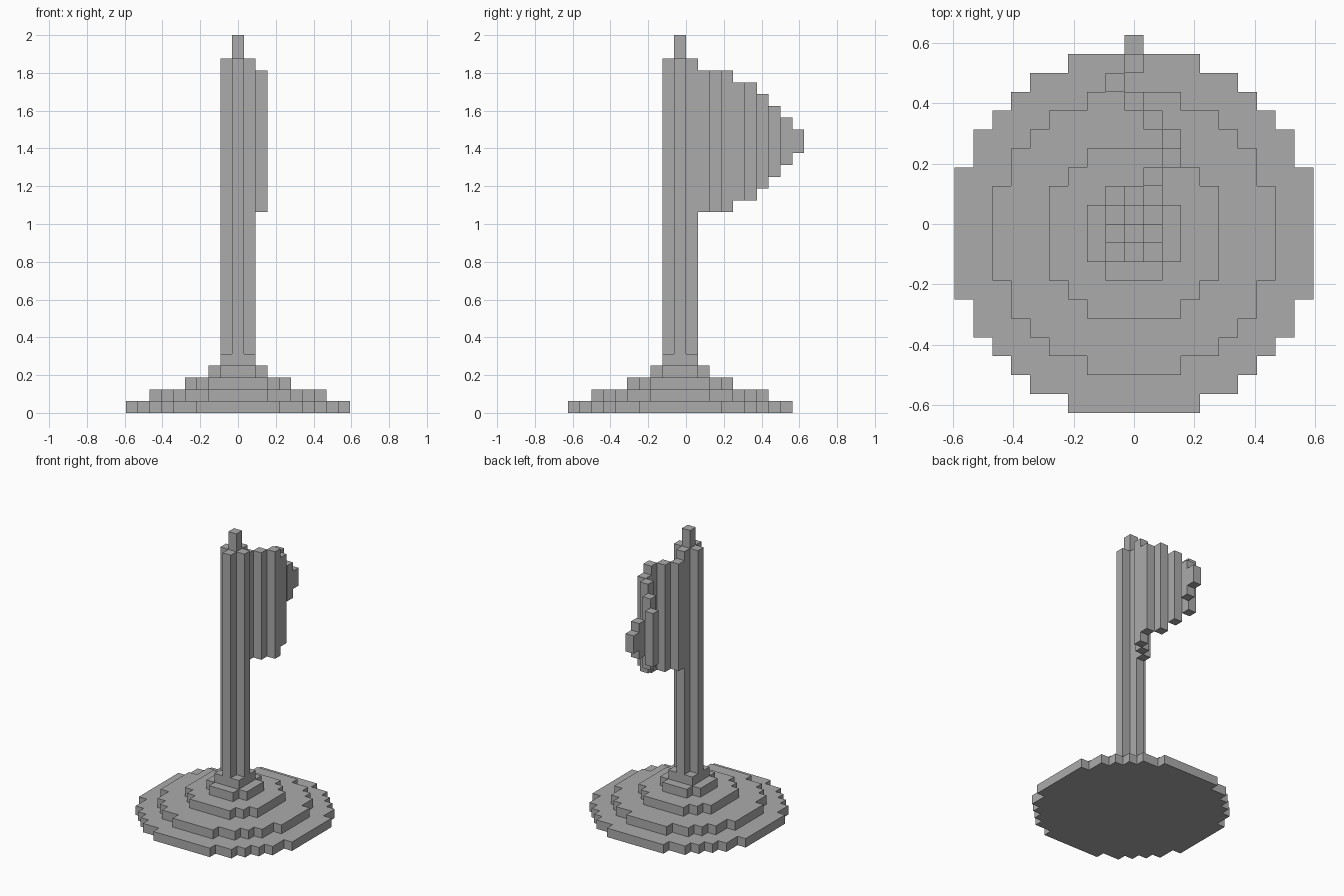
import bpy
import bmesh
from math import isqrt

cube = bpy.data.objects.get("Cube")
if cube:
    bpy.data.objects.remove(cube, do_unlink=True)

UNIT = 2 / 32          # size of one block
Y_SHIFT = -UNIT / 2    # the pole axis sits half a block toward the front

grey = bpy.data.materials.new("stone_grey")
grey.use_nodes = True
colour = (0.41, 0.41, 0.41, 1)
grey.diffuse_color = colour
grey.node_tree.nodes["Principled BSDF"].inputs["Base Color"].default_value = colour


def add_prism(bm, cells, low, high):
    """Raise a footprint of block cells from low to high, skipping inner walls."""
    def quad(points):
        bm.faces.new([bm.verts.new((x * UNIT, y * UNIT + Y_SHIFT, z * UNIT))
                      for x, y, z in points])

    for i, j in cells:
        ring = [(i - .5, j - .5), (i + .5, j - .5), (i + .5, j + .5), (i - .5, j + .5)]
        quad([(x, y, high) for x, y in ring])
        quad([(x, y, low) for x, y in reversed(ring)])
        for k, (di, dj) in enumerate([(0, -1), (1, 0), (0, 1), (-1, 0)]):
            if (i + di, j + dj) not in cells:
                a, b = ring[k], ring[(k + 1) % 4]
                quad([(*a, low), (*b, low), (*b, high), (*a, high)])


def make_part(name, prisms):
    """Build one object from (cells, low, high) prisms."""
    bm = bmesh.new()
    for cells, low, high in prisms:
        part = bmesh.new()
        add_prism(part, cells, low, high)
        bmesh.ops.remove_doubles(part, verts=part.verts, dist=UNIT / 100)
        bmesh.ops.dissolve_limit(part, angle_limit=0.01,
                                 verts=part.verts, edges=part.edges)
        temp = bpy.data.meshes.new(name + "_piece")
        part.to_mesh(temp)
        part.free()
        bm.from_mesh(temp)
        bpy.data.meshes.remove(temp)
    mesh = bpy.data.meshes.new(name)
    bm.to_mesh(mesh)
    bm.free()
    mesh.materials.append(grey)
    obj = bpy.data.objects.new(name, mesh)
    bpy.context.collection.objects.link(obj)


def disc(radius_squared):
    """Blocky round footprint."""
    reach = isqrt(radius_squared)
    span = range(-reach, reach + 1)
    return {(i, j) for i in span for j in span if i * i + j * j <= radius_squared}


# Stepped round base, from the widest step up to the square collar
for level, radius_squared in enumerate([90, 53, 20, 5, 2]):
    make_part(f"base_step_{level + 1}", [(disc(radius_squared), level, level + 1)])

# Cross-shaped pole and its finial
make_part("pole", [(disc(1), 5, 30)])
make_part("finial", [(disc(0), 30, 32)])

# Waving pennant: sideways offset and taper of each column, going back
wave = [0, 1, 2, 2, 1, 0, -1, 0, 0]
taper = [0, 0, 0, 1, 1, 2, 3, 4, 5]
make_part("pennant", [({(side, back)}, 17 + trim, 29 - trim)
                      for back, (side, trim) in enumerate(zip(wave, taper), start=2)])
